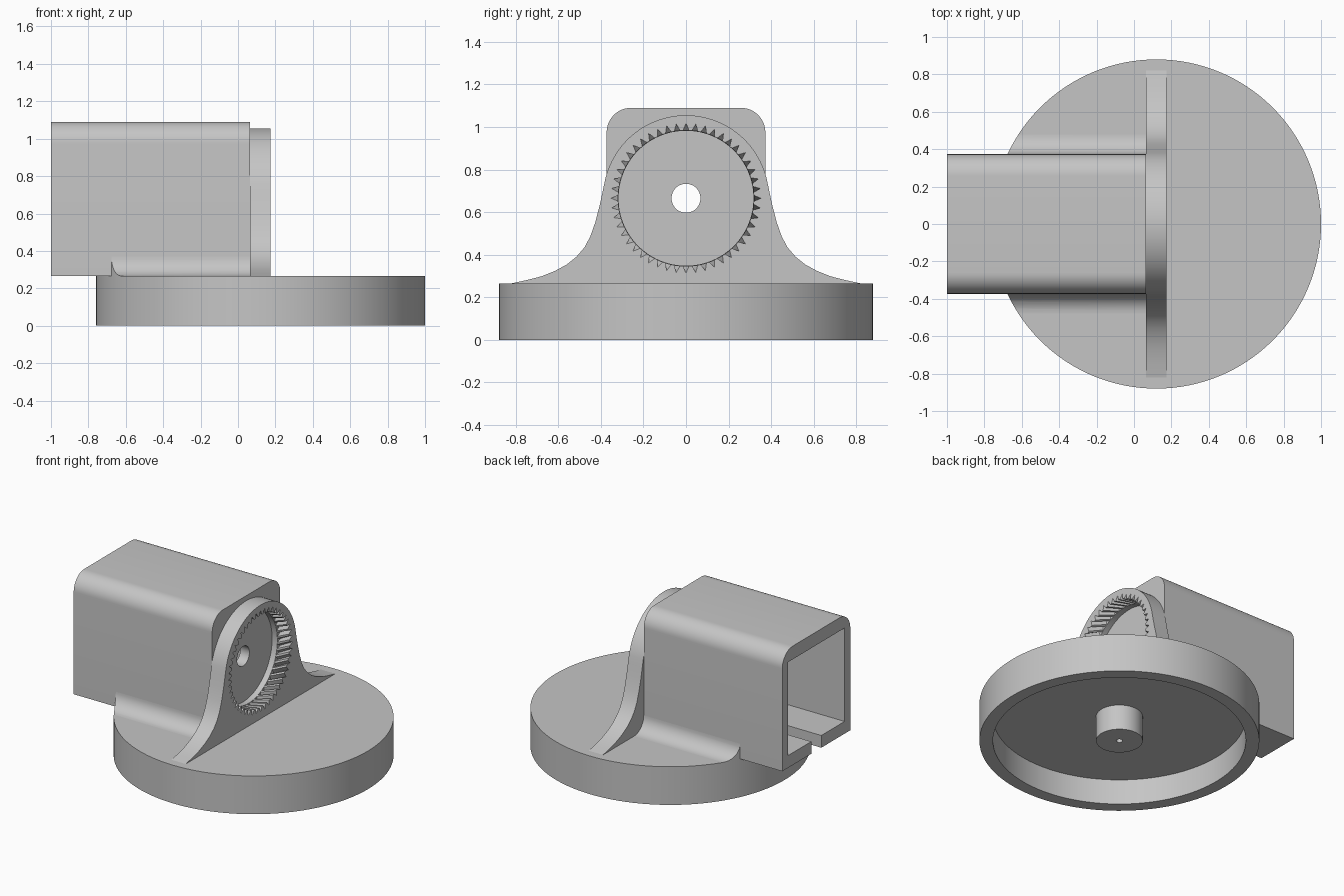
import bpy, bmesh
from math import sin, cos, pi, tau, radians
from mathutils import Vector

cube = bpy.data.objects.get("Cube")
if cube:
    bpy.data.objects.remove(cube, do_unlink=True)

grey = bpy.data.materials.new("light grey")
grey.use_nodes = True
grey.diffuse_color = (0.56, 0.56, 0.56, 1)
grey.node_tree.nodes["Principled BSDF"].inputs["Base Color"].default_value = grey.diffuse_color

BASE_X, BASE_R, DECK = 0.12, 0.88, 0.265
FACE_X, JOINT_X = 0.173, 0.063      # front and back of the bearing plate
AXIS_Z = 0.665


def add_object(name, bm):
    bmesh.ops.recalc_face_normals(bm, faces=bm.faces)
    mesh = bpy.data.meshes.new(name)
    bm.to_mesh(mesh)
    bm.free()
    mesh.materials.append(grey)
    obj = bpy.data.objects.new(name, mesh)
    bpy.context.collection.objects.link(obj)
    return obj


def loft(name, rings):
    """Solid through closed rings of points, capped at both ends."""
    bm = bmesh.new()
    rows = [[bm.verts.new(p) for p in ring] for ring in rings]
    n = len(rows[0])
    for a, b in zip(rows, rows[1:]):
        for i in range(n):
            j = (i + 1) % n
            bm.faces.new((a[i], a[j], b[j], b[i]))
    bm.faces.new(rows[0])
    bm.faces.new(rows[-1])
    return add_object(name, bm)


def extrude_x(name, profile, x0, x1):
    return loft(name, [[(x, y, z) for y, z in profile] for x in (x0, x1)])


def arc(cy, cz, r, start, end, n):
    return [(cy + r * cos(radians(start + (end - start) * i / n)),
             cz + r * sin(radians(start + (end - start) * i / n))) for i in range(n + 1)]


def box_profile(y, z0, z1):
    return [(-y, z0), (y, z0), (y, z1), (-y, z1)]


def carve(obj, operation, cutters):
    for cutter in cutters:
        mod = obj.modifiers.new("cut", 'BOOLEAN')
        mod.operation, mod.object, mod.solver = operation, cutter, 'EXACT'
    graph = bpy.context.evaluated_depsgraph_get()
    mesh = bpy.data.meshes.new_from_object(obj.evaluated_get(graph))
    obj.modifiers.clear()
    obj.data = mesh


def smooth(obj, angle=30):
    bpy.ops.object.select_all(action='DESELECT')
    obj.select_set(True)
    bpy.context.view_layer.objects.active = obj
    bpy.ops.object.shade_smooth_by_angle(angle=radians(angle))


# Round base, hollow below, with a drilled centre boss
outline = [(0, DECK), (BASE_R, DECK), (BASE_R, 0), (0.795, 0), (0.795, 0.175),
           (0.147, 0.175), (0.147, 0), (0.02, 0), (0.02, 0.12), (0, 0.12)]
bm = bmesh.new()
verts = [bm.verts.new((BASE_X + r, 0, z)) for r, z in outline]
edges = [bm.edges.new(pair) for pair in zip(verts, verts[1:])]
bmesh.ops.spin(bm, geom=verts + edges, cent=(BASE_X, 0, 0), axis=(0, 0, 1),
               angle=tau, steps=128, use_duplicate=False)
bmesh.ops.remove_doubles(bm, verts=bm.verts, dist=0.0005)
base = add_object("round_base", bm)

# Cutters: motor cavity, floor slot, shaft hole, round pocket, helical gear
cavity = extrude_x("cavity_cutter", box_profile(0.31, 0.35, 0.998), -1.1, -0.03)
slot = extrude_x("slot_cutter", box_profile(0.055, 0.2, 0.4), -1.1, -0.03)
shaft = extrude_x("shaft_cutter", arc(0, AXIS_Z, 0.068, 0, 352.5, 47), -0.2, 0.3)
pocket = extrude_x("pocket_cutter", arc(0, AXIS_Z, 0.317, 0, 357, 119), 0.04, 0.3)

TEETH = 48
rings = []
for step in range(9):
    x = 0.08 + step * 0.0125
    ring = []
    for i in range(TEETH):
        for offset, r in ((-0.34, 0.319), (0, 0.352), (0.34, 0.319)):
            a = tau * (i + offset) / TEETH + pi / 2 + 1.45 * (x - FACE_X)
            ring.append((x, r * cos(a), AXIS_Z + r * sin(a)))
    rings.append(ring)
gear = loft("gear_cutter", rings)

# Motor housing: square tube with rounded top corners
profile = ([(-0.373, DECK), (0.373, DECK)] + arc(0.258, 0.975, 0.115, 0, 90, 12)
           + arc(-0.258, 0.975, 0.115, 90, 180, 12))
housing = extrude_x("motor_housing", profile, -1, JOINT_X)
carve(housing, 'DIFFERENCE', [cavity, slot, shaft, pocket])

# Bearing plate: round head flaring into the base
flare = [(0.82, DECK), (0.75, 0.28), (0.68, 0.298), (0.615, 0.324), (0.56, 0.354),
         (0.515, 0.39), (0.478, 0.433), (0.45, 0.485), (0.427, 0.55), (0.405, 0.635),
         (0.389, 0.71)]
profile = flare + arc(0, AXIS_Z, 0.39, 14, 166, 48) + [(-y, z) for y, z in reversed(flare)]
plate = extrude_x("bearing_plate", profile, JOINT_X, FACE_X)
carve(plate, 'DIFFERENCE', [gear, pocket])

# Fillets along both sides of the housing, trimmed to the round base
trim = loft("trim_cutter", [[(BASE_X + x, y, z) for x, y in arc(0, 0, BASE_R, 0, 357.1875, 127)]
                            for z in (0.1, 0.6)])
fillets = []
for side, name in ((1, "left_fillet"), (-1, "right_fillet")):
    curve = arc(0.478, DECK + 0.105, 0.105, 180, 270, 12)
    profile = [(side * y, z) for y, z in [(0.373, DECK)] + curve]
    fillet = extrude_x(name, profile, -0.8, JOINT_X)
    carve(fillet, 'INTERSECT', [trim])
    fillets.append(fillet)

for cutter in (cavity, slot, shaft, pocket, gear, trim):
    bpy.data.objects.remove(cutter, do_unlink=True)
for part in [base, housing, plate] + fillets:
    smooth(part)
